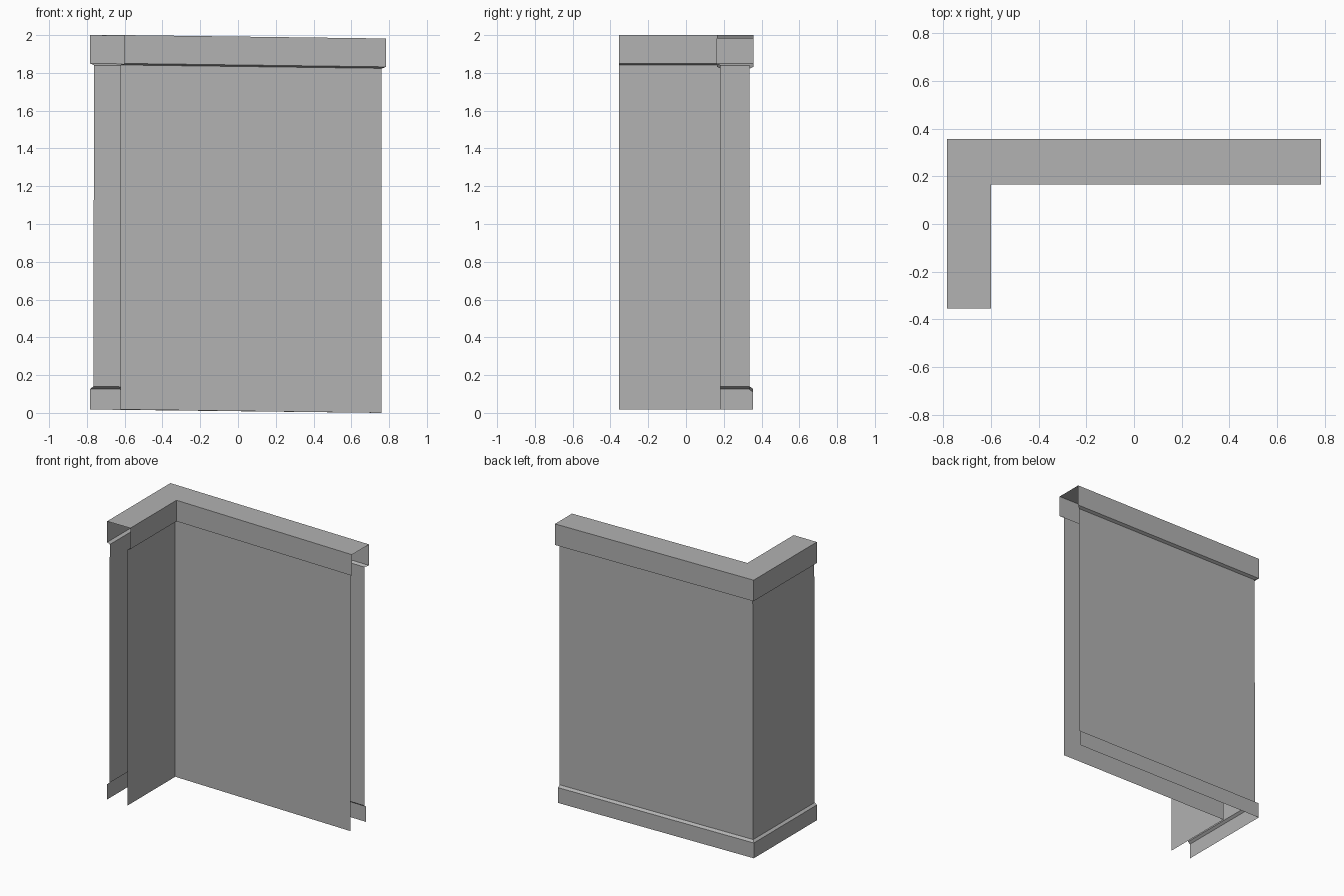
import bpy
import bmesh

cube = bpy.data.objects.get("Cube")
if cube:
    bpy.data.objects.remove(cube, do_unlink=True)

grey = bpy.data.materials.new("plain grey")
grey.use_nodes = True
grey.diffuse_color = (0.445, 0.445, 0.445, 1)
grey.node_tree.nodes["Principled BSDF"].inputs["Base Color"].default_value = (0.445, 0.445, 0.445, 1)

SHORT_END = -0.355   # y of the open end of the short wing
DROP = 0.018         # the long wing sinks slightly toward its far end


def sweep(name, profile):
    """Sweep an open profile of (corner x, corner y, far end x, z) round the L."""
    bm = bmesh.new()
    rows = []
    for x, y, end, z in profile:
        path = [(x, SHORT_END, z), (x, y, z), (end, y, z - DROP)]
        rows.append([bm.verts.new(p) for p in path])
    for low, high in zip(rows, rows[1:]):
        for i in range(2):
            bm.faces.new((low[i], high[i], high[i + 1], low[i + 1]))
    mesh = bpy.data.meshes.new(name)
    bm.to_mesh(mesh)
    bm.free()
    mesh.materials.append(grey)
    obj = bpy.data.objects.new(name, mesh)
    bpy.context.collection.objects.link(obj)
    return obj


# Corner and far-end positions of each vertical plane
skirt = (-0.783, 0.355, 0.76)
outer_low = (-0.766, 0.337, 0.76)
outer_high = (-0.762, 0.337, 0.76)
cap_out = (-0.783, 0.357, 0.783)
cap_in = (-0.6, 0.165, 0.783)
inner = (-0.622, 0.182, 0.76)

# Skirting with a sloped top, on the outer side only
sweep("outer_skirting", [(*skirt, DROP), (*skirt, 0.127), (*outer_low, 0.14)])

# Thin wall skins
sweep("outer_wall", [(*outer_low, 0.14), (*outer_high, 1.84)])
sweep("inner_wall", [(*inner, 1.842), (*inner, DROP)])

# Hollow coping with sloped lips that meet both walls
sweep("coping", [(*outer_high, 1.84), (*cap_out, 1.85), (*cap_out, 2.0),
                 (*cap_in, 2.0), (*cap_in, 1.85), (*inner, 1.842)])
